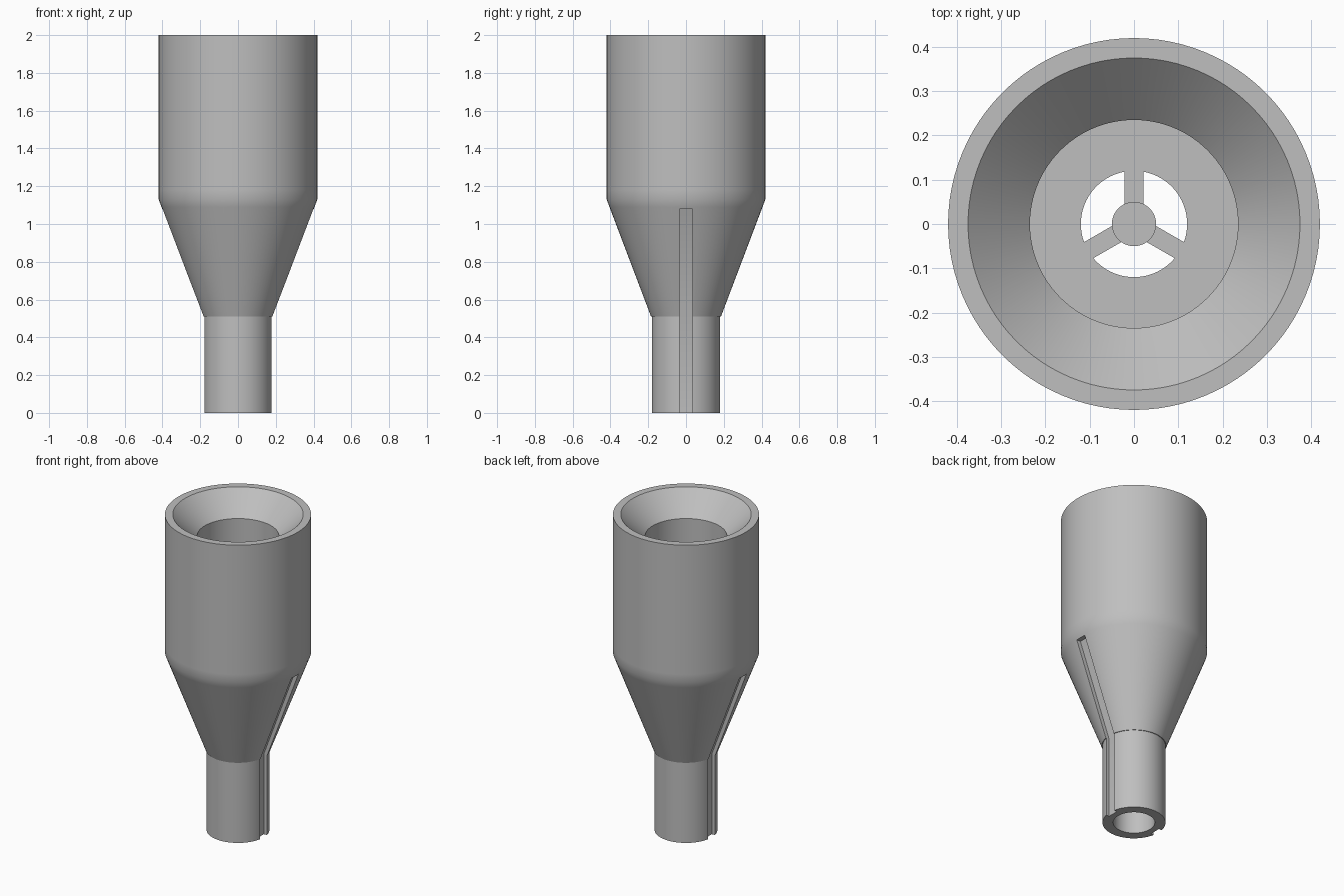
import bpy, bmesh, math
from mathutils import Matrix

cube = bpy.data.objects.get("Cube")
if cube:
    bpy.data.objects.remove(cube, do_unlink=True)

grey = bpy.data.materials.new("plain grey")
grey.use_nodes = True
colour = (0.52, 0.52, 0.52, 1)
grey.diffuse_color = colour
grey.node_tree.nodes["Principled BSDF"].inputs["Base Color"].default_value = colour


def make_object(name, bm):
    bmesh.ops.recalc_face_normals(bm, faces=bm.faces)
    mesh = bpy.data.meshes.new(name)
    bm.to_mesh(mesh)
    bm.free()
    mesh.materials.append(grey)
    obj = bpy.data.objects.new(name, mesh)
    bpy.context.collection.objects.link(obj)
    return obj


def activate(obj):
    bpy.ops.object.select_all(action='DESELECT')
    obj.select_set(True)
    bpy.context.view_layer.objects.active = obj


def lathe(name, profile, steps=96):
    """Revolve a closed (radius, height) outline around the z axis."""
    bm = bmesh.new()
    verts = [bm.verts.new((r, 0, z)) for r, z in profile]
    edges = [bm.edges.new((v, verts[i - 1])) for i, v in enumerate(verts)]
    bmesh.ops.spin(bm, geom=verts + edges, cent=(0, 0, 0), axis=(0, 0, 1),
                   angle=math.tau, steps=steps, use_merge=True)
    bmesh.ops.remove_doubles(bm, verts=bm.verts, dist=0.0001)
    return make_object(name, bm)


def side_prism(name, outline, half_width):
    """Extrude an (x, z) outline along y."""
    bm = bmesh.new()
    face = bm.faces.new([bm.verts.new((x, -half_width, z)) for x, z in outline])
    result = bmesh.ops.extrude_face_region(bm, geom=[face])
    moved = [g for g in result["geom"] if isinstance(g, bmesh.types.BMVert)]
    bmesh.ops.translate(bm, verts=moved, vec=(0, 2 * half_width, 0))
    return make_object(name, bm)


# Hollow body: stem, flaring cone, barrel, countersunk mouth and through bore
floor_z = 1.13
body = lathe("body", [
    (0.12, 0), (0.181, 0), (0.181, 0.51), (0.185, 0.51),
    (0.405, 1.09), (0.42, 1.13), (0.42, 1.18), (0.42, 2),
    (0.375, 2), (0.235, 1.864), (0.235, floor_z), (0.12, floor_z)])

# A groove up the stem and cone on each side
groove = [(0.157, -0.1), (0.157, 0.51), (0.373, 1.08), (0.6, 1.08), (0.6, -0.1)]
for side, sign in (("left", 1), ("right", -1)):
    cutter = side_prism(side + "_groove_cutter", [(sign * x, z) for x, z in groove], 0.035)
    cutter.hide_render = True
    activate(body)
    cut = body.modifiers.new("groove", 'BOOLEAN')
    cut.operation = 'DIFFERENCE'
    cut.solver = 'EXACT'
    cut.object = cutter
    bpy.ops.object.modifier_apply(modifier=cut.name)
    bpy.data.objects.remove(cutter, do_unlink=True)

activate(body)
bpy.ops.object.shade_smooth_by_angle(angle=math.radians(30))

# Central hub held in the bore by three spokes
bm = bmesh.new()
bmesh.ops.create_cone(bm, cap_ends=True, segments=48, radius1=0.05, radius2=0.05,
                      depth=0.23, matrix=Matrix.Translation((0, 0, floor_z - 0.015)))
hub = make_object("hub", bm)
activate(hub)
bpy.ops.object.shade_smooth_by_angle(angle=math.radians(30))

for i in range(3):
    spoke = side_prism("spoke_%d" % (i + 1), [
        (0.03, floor_z - 0.13), (0.122, floor_z - 0.13),
        (0.122, floor_z), (0.03, floor_z)], 0.021)
    spoke.rotation_euler.z = math.radians(90 + 120 * i)
